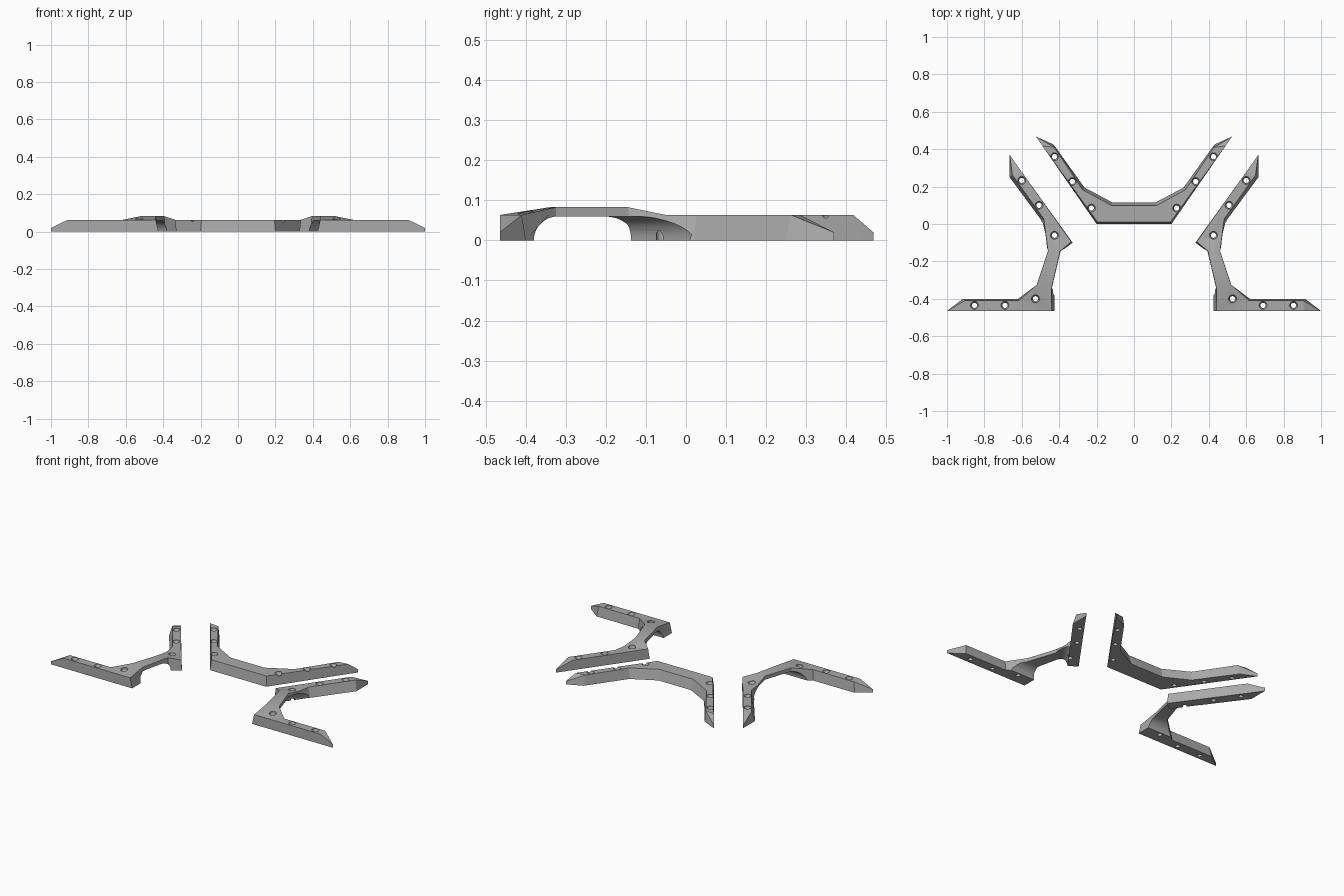
import bpy, bmesh
from mathutils import Vector
from math import sin, cos, pi

if "Cube" in bpy.data.objects:
    bpy.data.objects.remove(bpy.data.objects["Cube"])

T, H, TIP = 0.0635, 0.083, 0.02     # arm top, raised neck top, tip edge

grey = bpy.data.materials.new("plain_grey")
grey.use_nodes = True
colour = (0.4, 0.4, 0.4, 1)
grey.diffuse_color = colour
grey.node_tree.nodes["Principled BSDF"].inputs["Base Color"].default_value = colour


def make_object(name, bm):
    bmesh.ops.recalc_face_normals(bm, faces=bm.faces)
    me = bpy.data.meshes.new(name)
    bm.to_mesh(me)
    bm.free()
    me.materials.append(grey)
    ob = bpy.data.objects.new(name, me)
    bpy.context.collection.objects.link(ob)
    return ob


def prism(name, outline, tops):
    """Outline rows: bottom x, y, then top x, y, z; tops lists the top faces."""
    bm = bmesh.new()
    low = [bm.verts.new((r[0], r[1], 0)) for r in outline]
    high = [bm.verts.new(r[2:]) for r in outline]
    bm.faces.new(low)
    for f in tops:
        bm.faces.new([high[i] for i in f])
    n = len(outline)
    for i in range(n):
        j = (i + 1) % n
        bm.faces.new((low[i], low[j], high[j], high[i]))
    return make_object(name, bm)


def loft(name, rings):
    """Closed solid through a stack of equal rings."""
    bm = bmesh.new()
    vs = [[bm.verts.new(p) for p in ring] for ring in rings]
    bm.faces.new(vs[0])
    bm.faces.new(vs[-1])
    n = len(rings[0])
    for a, b in zip(vs, vs[1:]):
        for i in range(n):
            bm.faces.new((a[i], a[(i + 1) % n], b[(i + 1) % n], b[i]))
    return make_object(name, bm)


def cut(ob, cutter):
    cutter.hide_render = True
    mod = ob.modifiers.new("cut", 'BOOLEAN')
    mod.operation, mod.solver, mod.object = 'DIFFERENCE', 'EXACT', cutter
    bpy.context.view_layer.objects.active = ob
    bpy.ops.object.modifier_apply(modifier=mod.name)
    bpy.data.objects.remove(cutter)


def drill(ob, holes, sx):
    """Countersunk screw holes."""
    steps = ((-0.02, 0.014), (0.045, 0.014), (0.058, 0.021), (0.12, 0.021))
    for x, y in holes:
        cut(ob, loft("hole_cutter", [
            [(sx * x + r * cos(k * pi / 10), y + r * sin(k * pi / 10), z) for k in range(20)]
            for z, r in steps]))


def finish(ob):
    bpy.ops.object.select_all(action='DESELECT')
    ob.select_set(True)
    bpy.context.view_layer.objects.active = ob
    bpy.ops.object.shade_smooth_by_angle(angle=0.45)


# Centre bracket: a base bar with two splayed arms
half = [
    (0.2, 0, 0.195, 0.01, T),
    (0.49, 0.418, 0.49, 0.418, T),
    (0.525, 0.468, 0.525, 0.468, TIP),
    (0.43, 0.425, 0.427, 0.41, T),
    (0.265, 0.195, 0.275, 0.183, T),
    (0.115, 0.115, 0.12, 0.098, T),
]
outline = half + [(-a, b, -c, d, e) for a, b, c, d, e in reversed(half)]
centre = prism("centre_bracket", outline,
               [(1, 2, 3), (8, 9, 10), (0, 1, 3, 4, 5, 6, 7, 8, 10, 11)])
for s in (1, -1):
    drill(centre, [(0.425, 0.36), (0.33, 0.227), (0.228, 0.085)], s)
finish(centre)

# Side brackets: foot, raised neck and slanted arm
side = [
    (1, -0.465, 1, -0.465, TIP),
    (0.91, -0.465, 0.91, -0.465, T),
    (0.425, -0.465, 0.44, -0.465, T),
    (0.425, -0.37, 0.44, -0.365, T),
    (0.435, -0.345, 0.44, -0.34, H),
    (0.39, -0.145, 0.395, -0.145, H),
    (0.328, -0.1, 0.335, -0.095, T),
    (0.605, 0.285, 0.605, 0.285, T),
    (0.665, 0.37, 0.665, 0.37, TIP),
    (0.665, 0.25, 0.65, 0.262, T),
    (0.495, 0.02, 0.482, 0.027, T),
    (0.48, -0.06, 0.472, -0.05, T),
    (0.46, -0.14, 0.46, -0.145, H),
    (0.52, -0.325, 0.52, -0.325, H),
    (0.62, -0.4, 0.615, -0.41, T),
    (0.915, -0.4, 0.905, -0.41, T),
]
side_tops = [(0, 1, 15), (1, 2, 14, 15), (2, 13, 14), (2, 3, 4), (2, 4, 13),
             (4, 5, 12, 13), (5, 6, 11), (5, 11, 12), (6, 7, 9, 10, 11), (7, 8, 9)]
side_holes = [(0.853, -0.435), (0.69, -0.435), (0.527, -0.4),
              (0.425, -0.06), (0.508, 0.1), (0.6, 0.233)]


def arch(s, radius=0.06):
    """Underside arch with rounded ends along the foot and along the arm."""
    away = Vector((0.814, -0.58))
    rings = []
    for k in range(-1, 9):
        a = max(k, 0) * pi / 16
        o, z = radius * (1 - cos(a)), radius * sin(a)
        z = -0.02 if k < 0 else z
        c, d = Vector((0.49, 0.016)) + away * o, Vector((0.3, -0.25)) + away * o
        rings.append([(s * x, y, z) for x, y in
                      ((0.3, o - 0.38), (0.64, o - 0.38), c, d)])
    return loft("arch_cutter", rings)


for s, name in ((1, "left_bracket"), (-1, "right_bracket")):
    ob = prism(name, [(s * a, b, s * c, d, e) for a, b, c, d, e in side], side_tops)
    cut(ob, arch(s))
    drill(ob, side_holes, s)
    finish(ob)
